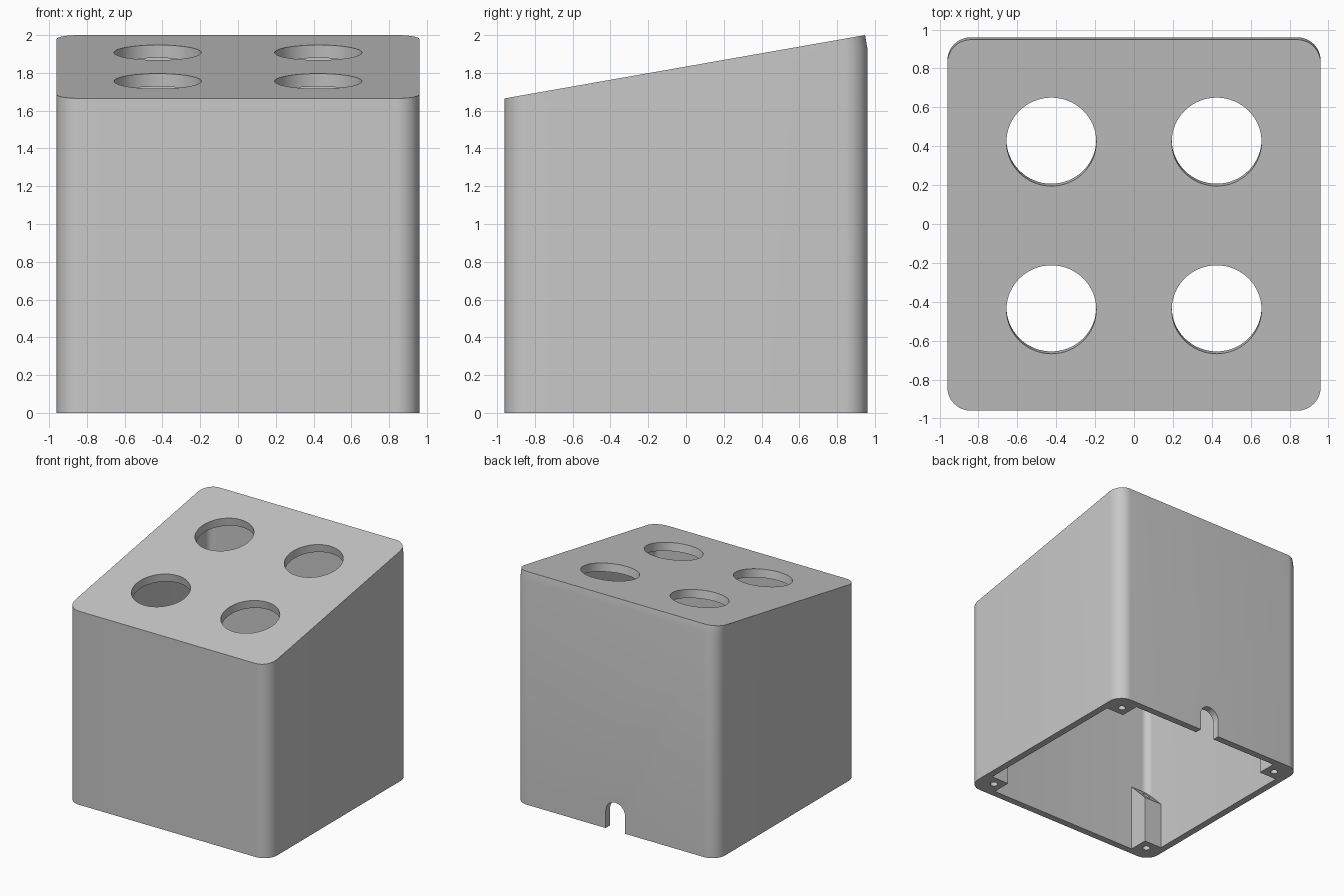
import bpy, bmesh, math
from mathutils import Matrix

cube = bpy.data.objects.get("Cube")
if cube:
    bpy.data.objects.remove(cube, do_unlink=True)

HALF, RADIUS, WALL = 0.96, 0.12, 0.06
FRONT_Z, BACK_Y = 1.665, 0.948
SLOPE = (2.0 - FRONT_Z) / (BACK_Y + HALF)
TILT = math.atan(SLOPE)
LID = 0.07

grey = bpy.data.materials.new("light grey plastic")
grey.use_nodes = True
colour = (0.58, 0.58, 0.58, 1)
grey.diffuse_color = colour
grey.node_tree.nodes["Principled BSDF"].inputs["Base Color"].default_value = colour


def top_z(y):
    return FRONT_Z + (y + HALF) * SLOPE


def outline(half, radius, steps=12):
    """Rounded square, counter-clockwise from the +x side."""
    pts = []
    for k, (sx, sy) in enumerate([(1, 1), (-1, 1), (-1, -1), (1, -1)]):
        for i in range(steps + 1):
            a = (k + i / steps) * math.pi / 2
            pts.append((sx * (half - radius) + radius * math.cos(a),
                        sy * (half - radius) + radius * math.sin(a)))
    return pts


def finish(name, bm):
    bmesh.ops.recalc_face_normals(bm, faces=bm.faces)
    mesh = bpy.data.meshes.new(name)
    bm.to_mesh(mesh)
    bm.free()
    mesh.materials.append(grey)
    obj = bpy.data.objects.new(name, mesh)
    bpy.context.collection.objects.link(obj)
    return obj


def activate(obj):
    bpy.ops.object.select_all(action='DESELECT')
    obj.select_set(True)
    bpy.context.view_layer.objects.active = obj


def cut(obj, cutter):
    cutter.hide_render = True
    mod = obj.modifiers.new("cut", 'BOOLEAN')
    mod.operation, mod.solver, mod.object = 'DIFFERENCE', 'EXACT', cutter
    activate(obj)
    bpy.ops.object.modifier_apply(modifier=mod.name)
    bpy.data.objects.remove(cutter, do_unlink=True)


def cylinder(name, radius, depth, matrix, segments=64):
    bm = bmesh.new()
    bmesh.ops.create_cone(bm, cap_ends=True, segments=segments, radius1=radius,
                          radius2=radius, depth=depth, matrix=matrix)
    return finish(name, bm)


def prism(name, profile, axis_offset):
    """Extrude a closed polygon along a vector."""
    bm = bmesh.new()
    face = bm.faces.new([bm.verts.new(p) for p in profile])
    ext = bmesh.ops.extrude_face_region(bm, geom=[face])
    moved = [v for v in ext["geom"] if isinstance(v, bmesh.types.BMVert)]
    bmesh.ops.translate(bm, verts=moved, vec=axis_offset)
    return finish(name, bm)


# Hollow housing: rings run from the ceiling, down inside, up outside to the top
outer, inner = outline(HALF, RADIUS), outline(HALF - WALL, RADIUS - WALL)
drop = LID / math.cos(TILT)
lean = HALF - BACK_Y
levels = [
    [(x, y, top_z(y) - drop) for x, y in inner],
    [(x, y, 0) for x, y in inner],
    [(x, y, 0) for x, y in outer],
    [(x, y, top_z(y) - drop) for x, y in outer],
    [(x, y - lean * (y > 0), top_z(y - lean * (y > 0))) for x, y in outer],
]
bm = bmesh.new()
rings = [[bm.verts.new(p) for p in level] for level in levels]
for low, high in zip(rings, rings[1:]):
    for i in range(len(low)):
        j = (i + 1) % len(low)
        bm.faces.new((low[i], low[j], high[j], high[i]))
bm.faces.new(rings[0])
bm.faces.new(rings[-1])
housing = finish("housing", bm)

# Four round openings square to the sloped top
for x in (-0.425, 0.425):
    for y in (-0.44, 0.4225):
        place = Matrix.Translation((x, y, top_z(y))) @ Matrix.Rotation(TILT, 4, 'X')
        cut(housing, cylinder("opening_cutter", 0.231, 0.5, place))

# Arched cable slot in the back wall
R, SPRING = 0.092, 0.15
arch = [(R, 0.8, -0.1)]
arch += [(R * math.cos(math.pi * i / 24), 0.8, SPRING + R * math.sin(math.pi * i / 24))
         for i in range(25)]
arch.append((-R, 0.8, -0.1))
cut(housing, prism("slot_cutter", arch, (0, 0.3, 0)))
activate(housing)
bpy.ops.object.shade_smooth_by_angle(angle=math.radians(25))

# Corner screw posts with tops falling toward the middle
IN, OUT, LOW, HIGH = 0.73, 0.905, 0.41, 0.59
for sx, side in ((1, "left"), (-1, "right")):
    for sy, end in ((-1, "front"), (1, "back")):
        profile = [(sx * IN, sy * y, z)
                   for y, z in ((IN, 0), (OUT, 0), (OUT, HIGH), (IN, LOW))]
        post = prism(f"{end}_{side}_screw_post", profile, (sx * (OUT - IN), 0, 0))
        mid = (IN + OUT) / 2 - 0.005
        cut(post, cylinder("screw_hole_cutter", 0.03, 2,
                           Matrix.Translation((sx * mid, sy * mid, 0)), 24))
        activate(post)
        bpy.ops.object.shade_smooth_by_angle(angle=math.radians(25))
